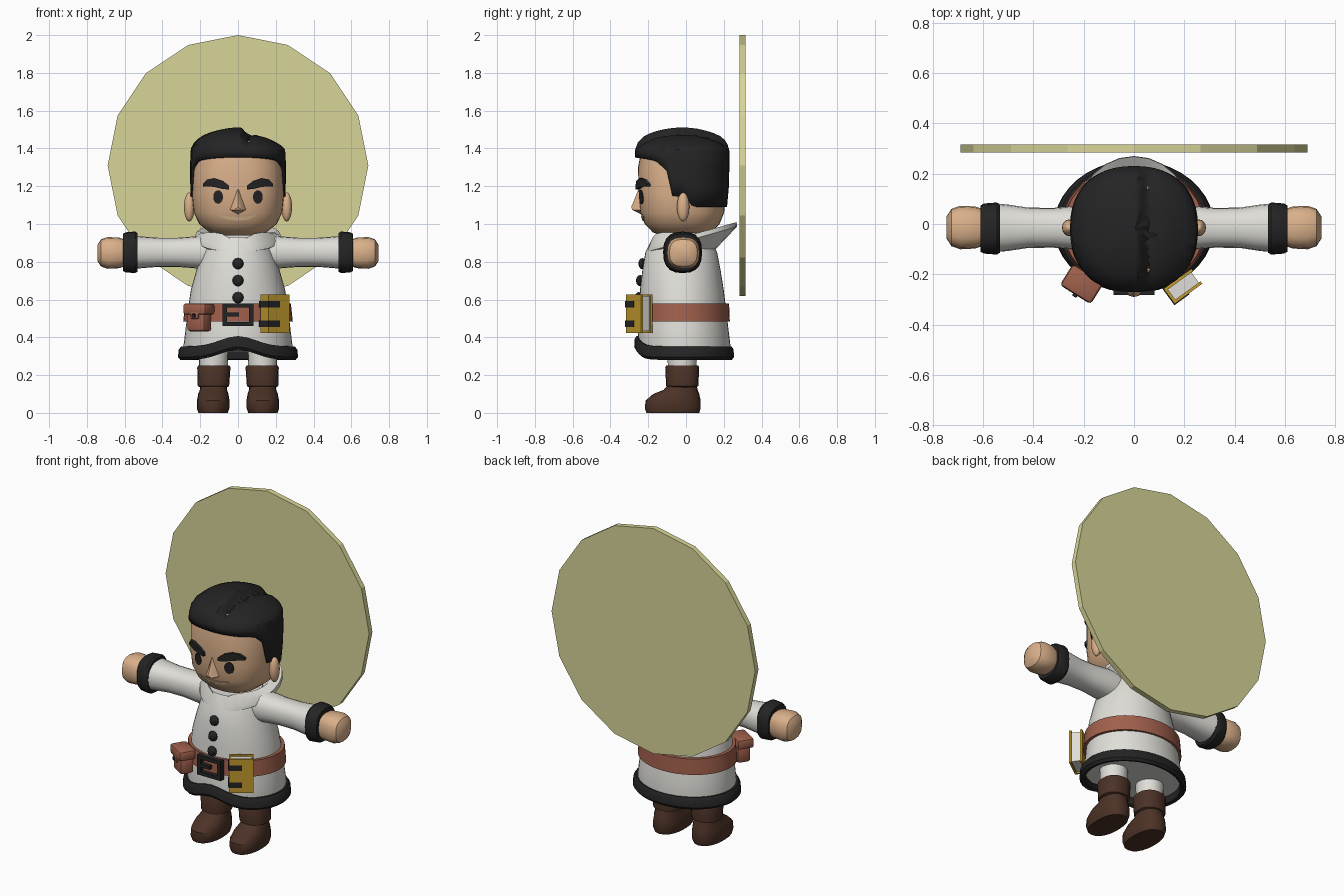
import bpy, bmesh, math
from mathutils import Matrix, Vector

if "Cube" in bpy.data.objects:
    bpy.data.objects.remove(bpy.data.objects["Cube"])


def mat(name, r, g, b):
    m = bpy.data.materials.new(name)
    m.diffuse_color = [(c / 255 / 12.92 if c < 11 else ((c / 255 + .055) / 1.055) ** 2.4)
                       for c in (r, g, b)] + [1]
    m.use_nodes = True
    m.node_tree.nodes["Principled BSDF"].inputs["Base Color"].default_value = m.diffuse_color
    return m


SKIN = mat("skin", 218, 176, 138)
BLACK = mat("black", 36, 36, 37)
WHITE = mat("coat_white", 223, 222, 216)
YELLOW = mat("pale_yellow", 216, 213, 152)
BELT = mat("belt_brown", 160, 96, 76)
BOOT = mat("boot_brown", 76, 50, 38)
GOLD = mat("gold", 194, 154, 44)
TEETH = mat("mouth_cream", 236, 206, 160)


def finish(name, bm, material, smooth=True):
    bmesh.ops.recalc_face_normals(bm, faces=bm.faces[:])
    me = bpy.data.meshes.new(name)
    bm.to_mesh(me)
    bm.free()
    me.materials.append(material)
    ob = bpy.data.objects.new(name, me)
    bpy.context.collection.objects.link(ob)
    ob["smooth"] = smooth
    return ob


def sup(a, p):
    f = lambda v: math.copysign(abs(v) ** (2 / p), v)
    return f(math.cos(a)), f(math.sin(a))


def loft(name, rings, material, n=32, p=2, axis='z', side=1, loop=False, deform=None):
    """Rings are (t, c1, c2, r1, r2) along an axis; loop closes the profile."""
    bm = bmesh.new()
    rows = []
    for i, (t, c1, c2, r1, r2) in enumerate(rings):
        row = []
        for k in range(n):
            u, v = sup(2 * math.pi * k / n, p)
            a, b = c1 + r1 * u, c2 + r2 * v
            co = Vector((a, b, t) if axis == 'z' else (t, a, b))
            if deform:
                co = Vector(deform(co, i))
            co.x *= side
            row.append(bm.verts.new(co))
        rows.append(row)
    pairs = list(zip(rows, rows[1:])) + ([(rows[-1], rows[0])] if loop else [])
    for a, b in pairs:
        for k in range(n):
            j = (k + 1) % n
            bm.faces.new((a[k], a[j], b[j], b[k]))
    if not loop:
        bm.faces.new(rows[0])
        bm.faces.new(rows[-1])
    return finish(name, bm, material)


def box(name, loc, size, material, rot=0, bevel=0.0, origin=(0, 0, 0)):
    """Box at a local position, turned about z, then moved to origin."""
    bm = bmesh.new()
    bmesh.ops.create_cube(bm, size=1)
    bmesh.ops.scale(bm, vec=size, verts=bm.verts[:])
    if bevel:
        bmesh.ops.bevel(bm, geom=bm.edges[:], offset=bevel, segments=2, profile=.5, affect='EDGES')
    bm.transform(Matrix.Translation(origin) @ Matrix.Rotation(rot, 4, 'Z') @ Matrix.Translation(loc))
    return finish(name, bm, material)


def ball(name, loc, size, material, u=16, v=10):
    bm = bmesh.new()
    bmesh.ops.create_uvsphere(bm, u_segments=u, v_segments=v, radius=1)
    bm.transform(Matrix.Translation(loc) @ Matrix.Diagonal((*size, 1)))
    return finish(name, bm, material)


def lerp(table, z):
    """Interpolate rows keyed by their first value."""
    if z <= table[0][0]:
        return table[0][1:]
    for a, b in zip(table, table[1:]):
        if z <= b[0]:
            f = (z - a[0]) / (b[0] - a[0])
            return [x + (y - x) * f for x, y in zip(a[1:], b[1:])]
    return table[-1][1:]


# Large disc behind the figure
bm = bmesh.new()
bmesh.ops.create_cone(bm, cap_ends=True, segments=16, radius1=.69, radius2=.69, depth=.032)
bm.transform(Matrix.Translation((0, .3, 1.31)) @ Matrix.Rotation(math.pi / 2, 4, 'X'))
finish("back_disc", bm, YELLOW, smooth=False)

# Coat with a hem that rises at the front
def hem_lift(co, i=0):
    if co.z < .46 and co.y < 0:
        co.z += .055 * math.exp(-(co.x / .13) ** 2) * min(1, (.46 - co.z) / .1)
    return co


COAT = [(.325, 0, -.01, .285, .242), (.36, 0, -.01, .288, .245), (.45, 0, -.012, .277, .236),
        (.53, 0, -.015, .268, .23), (.65, 0, -.022, .25, .222), (.75, 0, -.024, .222, .208),
        (.85, 0, -.025, .19, .19), (.93, 0, -.025, .15, .15)]
loft("coat", COAT, WHITE, 40, deform=hem_lift)
HEM = [(.285, 0, -.01, .285, .235), (.28, 0, -.01, .305, .252), (.295, 0, -.01, .318, .264),
       (.335, 0, -.01, .314, .262), (.352, 0, -.01, .3, .252), (.35, 0, -.01, .275, .235)]
loft("coat_hem", HEM, BLACK, 40, loop=True, deform=hem_lift)
loft("belt", [(.485, 0, -.015, .26, .225), (.485, 0, -.015, .29, .247),
              (.58, 0, -.015, .28, .243), (.58, 0, -.015, .25, .22)], BELT, 40, loop=True)

# Folded collar, low in front and flared at the back
def collar_shape(co, i):
    if i in (1, 2):
        co.z += .07 * co.y / .25
    if co.y < 0:
        co.z -= (.015, 0, .03, .05, .04)[i] * math.exp(-(co.x / .06) ** 2)
    return co


loft("collar", [(.86, 0, -.02, .17, .17), (.91, 0, .03, .228, .24), (.935, 0, .03, .225, .238),
                (.955, 0, .0, .17, .185), (.91, 0, -.01, .13, .14)], WHITE, 24, loop=True,
     deform=collar_shape)

# Coat buttons
for i, z in enumerate((.79, .70, .61)):
    _, cy, _, ry = lerp(COAT, z)
    ball(f"button_{i + 1}", (0, cy - ry - .005, z), (.03, .022, .03), BLACK, 8, 6)

# Belt buckle
for s in (-1, 1):
    box("buckle_side", (s * .069, -.268, .52), (.024, .03, .12), BLACK)
    box("buckle_bar", (0, -.268, .52 + s * .049), (.16, .03, .022), BLACK)
box("buckle_prong", (-.03, -.27, .52), (.07, .026, .022), BLACK)

# Pouch on the right hip
po, pr = (-.205, -.235, 0), math.radians(-32)
box("pouch_body", (0, 0, .485), (.115, .085, .11), BELT, pr, .02, po)
box("pouch_flap", (0, -.004, .55), (.145, .1, .06), BELT, pr, .015, po)
box("pouch_tip", (0, -.045, .518), (.05, .018, .04), BELT, pr, .006, po)
box("pouch_stud", (0, -.056, .515), (.02, .014, .02), BLACK, pr, .004, po)

# Book on the left hip
bo, br = (.195, -.247, .525), math.radians(36)
for s in (-1, 1):
    box("book_cover", (0, s * .031, 0), (.135, .012, .205), GOLD, br, 0, bo)
    box("book_strap", (-.035, 0, s * .052 - .002), (.075, .082, .034), BLACK, br, 0, bo)
box("book_spine", (-.0625, 0, 0), (.012, .07, .205), GOLD, br, 0, bo)
box("book_pages", (0, 0, 0), (.118, .052, .185), WHITE, br, 0, bo)

# Arms, cuffs, hands, legs and boots on both sides
for s, tag in ((1, "left"), (-1, "right")):
    loft(f"sleeve_{tag}", [(x, -.015, .85, ry, rz) for x, ry, rz in (
        (.12, .09, .088), (.22, .088, .085), (.32, .079, .077), (.42, .08, .077),
        (.5, .092, .083), (.55, .097, .088))], WHITE, 20, 2.3, 'x', s)
    loft(f"cuff_{tag}", [(x, -.018, .85, r * .94, r) for x, r in (
        (.532, .08), (.532, .102), (.545, .11), (.595, .106), (.609, .098), (.609, .07))],
        BLACK, 20, 2.5, 'x', s)
    loft(f"hand_{tag}", [(x, -.014, .847, r * 1.03, r) for x, r in (
        (.59, .068), (.63, .081), (.69, .084), (.725, .072), (.745, .042))],
        SKIN, 16, 2.6, 'x', s)
    loft(f"trouser_{tag}", [(.2, .13, -.02, .075, .075), (.4, .13, -.02, .08, .08)], WHITE, 20, side=s)
    loft(f"boot_cuff_{tag}", [(.135, .13, -.02, .07, .07), (.142, .13, -.02, .083, .085),
                              (.24, .128, -.02, .088, .09), (.252, .128, -.02, .082, .084)],
         BOOT, 20, 2.3, side=s)
    loft(f"boot_foot_{tag}", [(0, .132, -.07, .078, .14), (.025, .132, -.07, .086, .148),
                              (.065, .131, -.068, .086, .146), (.1, .131, -.052, .08, .122),
                              (.122, .13, -.028, .072, .09), (.15, .13, -.02, .07, .075)],
         BOOT, 20, 2.3, side=s)
    ball(f"ear_{tag}", (s * .258, -.015, 1.09), (.028, .033, .077), SKIN)

# Head
HEAD = [(.938, 0, -.02, .09, .1), (.955, 0, -.02, .15, .155), (1.0, 0, -.02, .205, .198),
        (1.06, 0, -.02, .234, .222), (1.15, 0, -.02, .244, .23), (1.3, 0, -.02, .24, .234),
        (1.4, 0, -.02, .215, .215), (1.44, 0, -.02, .17, .17)]
loft("head", HEAD, SKIN, 36, 2.4)


def face_y(x, z):
    _, cy, rx, ry = lerp(HEAD, z)
    return cy - ry * max(0, 1 - abs(x / rx) ** 2.4) ** (1 / 2.4)


def face_strip(name, columns, material, out):
    """Plate following the face; columns are (x, z_low, z_high)."""
    bm = bmesh.new()
    rows = []
    for x, lo, hi in columns:
        rows.append([bm.verts.new((x, face_y(x, z) + d, z))
                     for z, d in ((lo, -out), (hi, -out), (hi, .004), (lo, .004))])
    for a, b in zip(rows, rows[1:]):
        for k in range(4):
            bm.faces.new((a[k], a[(k + 1) % 4], b[(k + 1) % 4], b[k]))
    bm.faces.new(rows[0])
    bm.faces.new(rows[-1])
    finish(name, bm, material)


# Facial features
for s, tag in ((1, "left"), (-1, "right")):
    face_strip(f"eye_{tag}", [(s * (.105 - .026 * math.cos(a)), 1.143 - .036 * math.sin(a),
                               1.143 + .036 * math.sin(a))
                              for a in [math.pi * (k + .3) / 8.6 for k in range(9)]], BLACK, .005)
    face_strip(f"eyebrow_{tag}", [(s * .048, 1.183, 1.203), (s * .08, 1.185, 1.228),
                                  (s * .125, 1.196, 1.243), (s * .165, 1.2, 1.235),
                                  (s * .185, 1.198, 1.212)], BLACK, .018)
face_strip("mouth", [(-.1, 1.042, 1.048), (-.06, 1.024, 1.042), (0, 1.017, 1.037),
                     (.06, 1.024, 1.042), (.095, 1.042, 1.05)], TEETH, .005)
bm = bmesh.new()
for co in ((0, -.245, 1.2), (.045, -.235, 1.075), (-.045, -.235, 1.075), (.02, -.285, 1.075),
           (-.02, -.285, 1.075), (0, -.29, 1.09), (0, -.24, 1.052), (0, -.2, 1.1)):
    bm.verts.new(co)
bmesh.ops.convex_hull(bm, input=bm.verts[:])
finish("nose", bm, SKIN)

# Hair shell: low at the back, sideburns, high hairline and an off-centre parting
HAIR = [(1.08, .244, .236), (1.15, .252, .246), (1.3, .255, .25), (1.4, .25, .25), (1.44, .228, .232),
        (1.47, .185, .195), (1.49, .135, .145), (1.505, .07, .08), (1.512, .008, .008)]
STEPS = (0, .25, .5, .7, .78, .84, .89, .93, .965, .985, 1)
bm = bmesh.new()
rows, n = [], 56
for t in STEPS:
    row = []
    for k in range(n):
        u, v = sup(2 * math.pi * (k + .5) / n, 2.3)
        y0 = -.02 + .25 * v
        low = lerp([(-.27, 1.352), (-.16, 1.335), (-.1, 1.28), (-.075, 1.15), (.0, 1.14), (.04, 1.09)], y0)[0]
        z = low + (1.512 - low) * t
        rx, ry = lerp(HAIR, z)
        x, y = rx * u, -.02 + ry * v
        top = max(0, min(1, (z - 1.38) / .08))
        z -= top * (.028 * max(0, min(1, (x - .02) / .03)) + .015 * math.exp(-((x - .055) / .02) ** 2))
        row.append(bm.verts.new((x, y, z)))
    rows.append(row)
for a, b in zip(rows, rows[1:]):
    for k in range(n):
        bm.faces.new((a[k], a[(k + 1) % n], b[(k + 1) % n], b[k]))
bm.faces.new(rows[-1])
hair = finish("hair", bm, BLACK)
mod = hair.modifiers.new("thickness", 'SOLIDIFY')
mod.thickness, mod.offset = .022, -1

# Smooth shading with sharp edges kept
bpy.ops.object.select_all(action='DESELECT')
for ob in bpy.context.scene.objects:
    if ob["smooth"]:
        ob.select_set(True)
        bpy.context.view_layer.objects.active = ob
bpy.ops.object.shade_smooth_by_angle(angle=math.radians(35))
